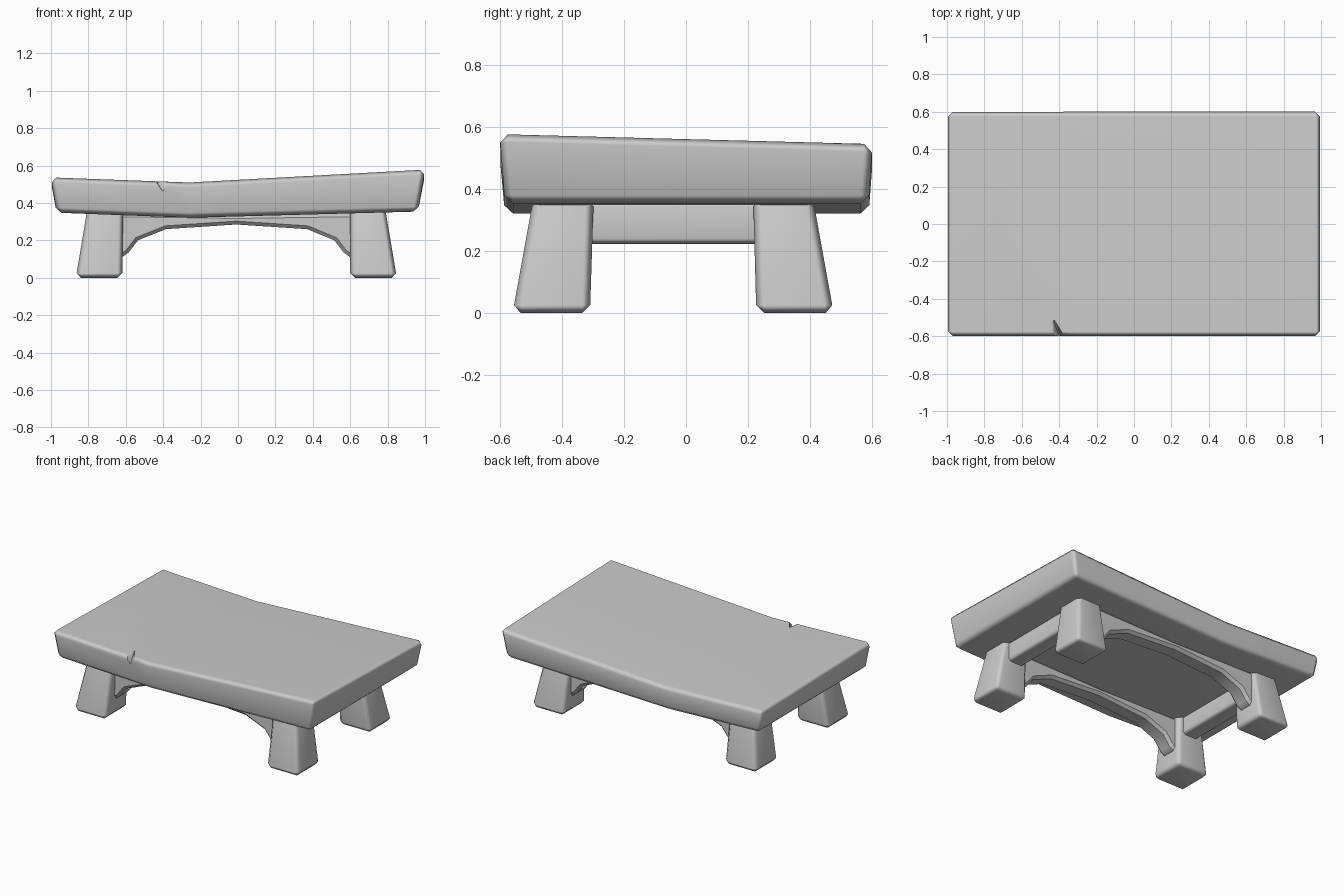
import bpy, bmesh
from math import radians

if "Cube" in bpy.data.objects:
    bpy.data.objects.remove(bpy.data.objects["Cube"])


def loft(name, rings, bevel=0.0, smooth=True):
    """Skin matching closed rings, cap the ends, chamfer the hard edges."""
    bm = bmesh.new()
    loops = [[bm.verts.new(p) for p in ring] for ring in rings]
    n = len(loops[0])
    for a, b in zip(loops, loops[1:]):
        for i in range(n):
            j = (i + 1) % n
            bm.faces.new((a[i], a[j], b[j], b[i]))
    bm.faces.new(loops[0])
    bm.faces.new(loops[-1])
    bmesh.ops.recalc_face_normals(bm, faces=bm.faces[:])
    if bevel:
        hard = [e for e in bm.edges if e.calc_face_angle(0) > radians(60)]
        bmesh.ops.bevel(bm, geom=hard, offset=bevel, segments=1,
                        profile=0.5, affect='EDGES')
    mesh = bpy.data.meshes.new(name)
    bm.to_mesh(mesh)
    bm.free()
    ob = bpy.data.objects.new(name, mesh)
    bpy.context.collection.objects.link(ob)
    if smooth:
        soften(ob)
    return ob


def soften(ob):
    bpy.ops.object.select_all(action='DESELECT')
    bpy.context.view_layer.objects.active = ob
    ob.select_set(True)
    bpy.ops.object.shade_smooth_by_angle(angle=radians(58))
    ob.modifiers.new("weighted", 'WEIGHTED_NORMAL').keep_sharp = True


def rect(x0, x1, y0, y1, z):
    return [(x0, y0, z), (x1, y0, z), (x1, y1, z), (x0, y1, z)]


# Sagging slab: (top x, bottom x, front top z, back top z, bottom z)
stations = [(-1.0, -0.97, 0.537, 0.512, 0.348),
            (-0.26, -0.26, 0.510, 0.484, 0.321),
            (1.0, 0.962, 0.579, 0.547, 0.354)]
top = loft("table_top", [[(xb, -0.585, zb), (xb, 0.59, zb),
                          (xt, 0.602, zk), (xt, -0.602, zf)]
                         for xt, xb, zf, zk, zb in stations], 0.027, smooth=False)

# Chip in the front edge
cutter = loft("chip_cutter", [
    [(-0.46, -0.64, 0.54), (-0.387, -0.64, 0.44), (-0.35, -0.64, 0.50), (-0.355, -0.64, 0.54)],
    [(-0.436, -0.515, 0.54), (-0.43, -0.515, 0.505), (-0.425, -0.515, 0.51), (-0.42, -0.515, 0.54)],
], smooth=False)
cutter.hide_render = True
cut = top.modifiers.new("chip", 'BOOLEAN')
cut.object = cutter
cut.solver = 'EXACT'
bpy.context.view_layer.objects.active = top
bpy.ops.object.modifier_apply(modifier=cut.name)
bpy.data.objects.remove(cutter)
soften(top)

# Four legs, flared on their outer sides: (bottom min, max, top min, max)
leg_x = {"left": (-0.867, -0.618, -0.805, -0.613), "right": (0.60, 0.849, 0.60, 0.787)}
leg_y = {"front": (-0.56, -0.31, -0.493, -0.298), "back": (0.227, 0.477, 0.217, 0.41)}
for xn, x in leg_x.items():
    for yn, y in leg_y.items():
        loft(f"{yn}_{xn}_leg", [rect(x[0], x[1], y[0], y[1], 0.0),
                                rect(x[2], x[3], y[2], y[3], 0.37)], 0.026)

# Arched rails along the front and back
arch = [(-0.68, 0.11), (-0.62, 0.11), (-0.585, 0.135), (-0.535, 0.20), (-0.385, 0.26),
        (-0.01, 0.285), (0.37, 0.26), (0.515, 0.20), (0.565, 0.135), (0.60, 0.11),
        (0.66, 0.11), (0.66, 0.345), (-0.01, 0.335), (-0.68, 0.345)]
for name, y in (("front_rail", -0.40), ("back_rail", 0.335)):
    loft(name, [[(px, y + s, pz) for px, pz in arch] for s in (-0.06, 0.06)])
    ob = bpy.data.objects[name]
    bev = ob.modifiers.new("soft_edges", 'BEVEL')
    bev.width, bev.segments, bev.limit_method = 0.018, 1, 'ANGLE'
    bev.angle_limit = radians(60)
    bpy.context.view_layer.objects.active = ob
    ob.modifiers.remove(ob.modifiers["weighted"])
    bpy.ops.object.modifier_apply(modifier=bev.name)
    soften(ob)

# Straight rails at both ends
for name, x in (("left_rail", -0.71), ("right_rail", 0.695)):
    loft(name, [rect(x - 0.06, x + 0.06, -0.40, 0.32, z) for z in (0.223, 0.36)], 0.018)
